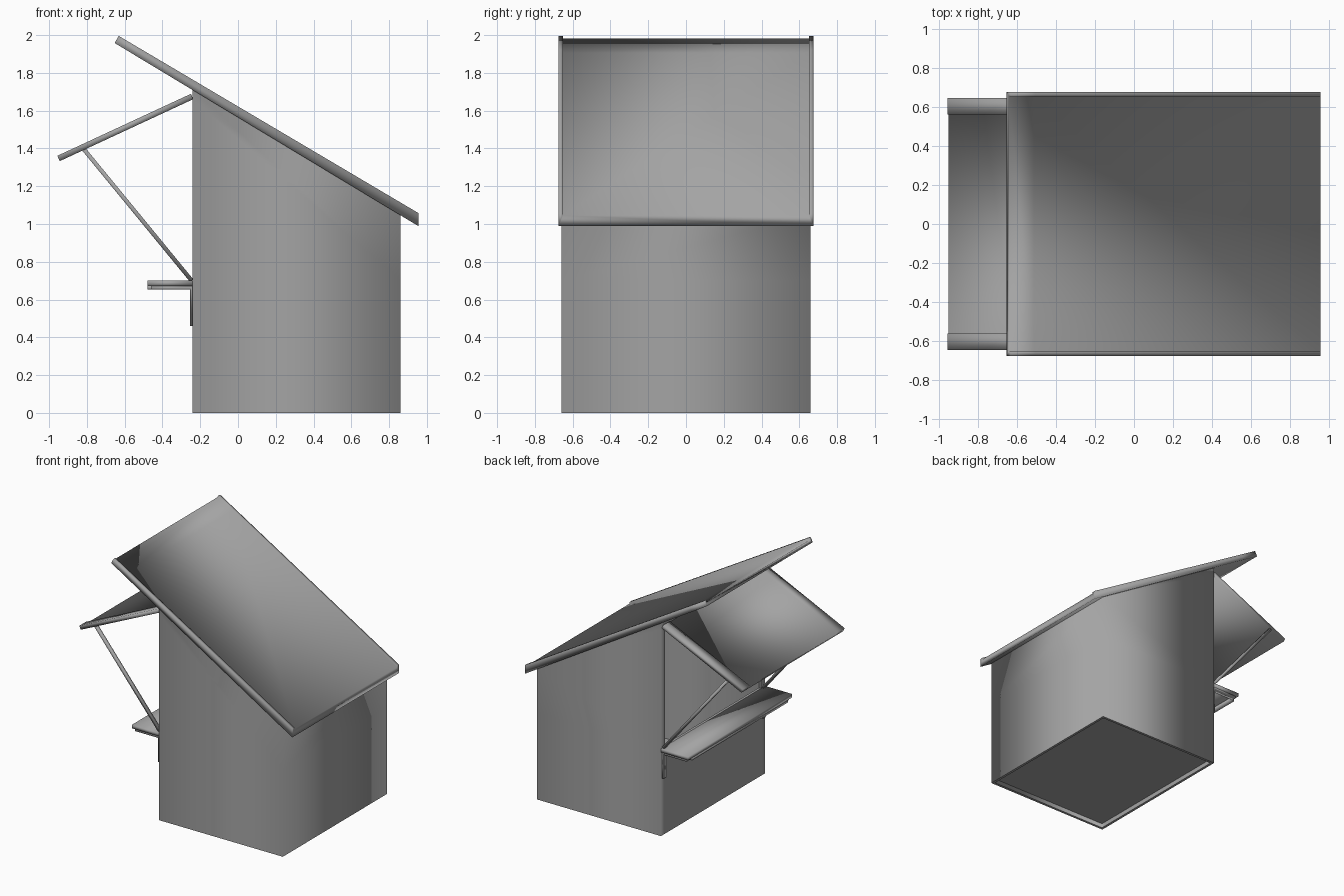
import bpy, bmesh, math

if "Cube" in bpy.data.objects:
    bpy.data.objects.remove(bpy.data.objects["Cube"])

grey = bpy.data.materials.new("painted_grey")
grey.diffuse_color = (0.37, 0.37, 0.37, 1)
grey.use_nodes = True
grey.node_tree.nodes["Principled BSDF"].inputs["Base Color"].default_value = grey.diffuse_color


def finish(name, bm, smooth=True):
    for f in bm.faces:
        f.smooth = smooth
    me = bpy.data.meshes.new(name)
    bm.to_mesh(me)
    bm.free()
    me.materials.append(grey)
    ob = bpy.data.objects.new(name, me)
    bpy.context.collection.objects.link(ob)
    return ob


def loft(name, sections, smooth=True):
    """Join matching closed outlines into one capped solid."""
    bm = bmesh.new()
    rows = [[bm.verts.new(p) for p in s] for s in sections]
    n = len(rows[0])
    for a, b in zip(rows, rows[1:]):
        for i in range(n):
            j = (i + 1) % n
            bm.faces.new([a[i], a[j], b[j], b[i]])
    bm.faces.new(rows[0])
    bm.faces.new(rows[-1])
    bmesh.ops.recalc_face_normals(bm, faces=bm.faces)
    return finish(name, bm, smooth)


def extrude(name, profile, y0, y1, smooth=True):
    """Extrude an (x, z) outline from y0 to y1."""
    return loft(name, [[(x, y, z) for x, z in profile] for y in (y0, y1)], smooth)


def pair(name, profile, y0, y1):
    """The same part on both sides of y = 0."""
    extrude(name + "_left", profile, -y1, -y0)
    extrude(name + "_right", profile, y0, y1)


def tray(bottom, sheet, rail, inner, outer):
    """Section of a sheet with raised side rails, from three (x, z) heights."""
    pts = [(bottom, -outer), (bottom, outer), (rail, outer), (rail, inner),
           (sheet, inner), (sheet, -inner), (rail, -inner), (rail, -outer)]
    return [(p[0], y, p[1]) for p, y in pts]


def lerp(a, b, t):
    return tuple(u + (v - u) * t for u, v in zip(a, b))


def rect(x0, x1, z0, z1):
    return [(x0, z0), (x1, z0), (x1, z1), (x0, z1)]


def bar(a, b, t):
    """Rectangle of thickness t around the segment a-b."""
    dx, dz = b[0] - a[0], b[1] - a[1]
    n = math.hypot(dx, dz)
    ox, oz = -dz / n * t / 2, dx / n * t / 2
    return [(a[0] + ox, a[1] + oz), (b[0] + ox, b[1] + oz),
            (b[0] - ox, b[1] - oz), (a[0] - ox, a[1] - oz)]


def under(x):
    """Height of the roof underside."""
    return 1.958 - 0.604 * (x + 0.653)


XF, XB, W, T = -0.24, 0.86, 0.66, 0.02
SILL, HEAD, HW = 0.70, 1.66, 0.61


def wall_skin(name, d, flip):
    bm = bmesh.new()
    x0, x1, w = XF + d, XB - d, W - d
    plan = [(x0, -HW), (x0, -w), (x1, -w), (x1, w), (x0, w), (x0, HW)]
    low, mid = [[bm.verts.new((x, y, z)) for x, y in plan] for z in (0, SILL)]
    top = [bm.verts.new((x, y, under(x) + 0.006)) for x, y in plan]
    h0, h1 = [bm.verts.new((x0, y, HEAD)) for y in (-HW, HW)]
    e0, e1 = [bm.verts.new((x0, s * w, HEAD)) for s in (-1, 1)]
    for i in range(6):
        j = (i + 1) % 6
        bm.faces.new([low[i], low[j], mid[j], mid[i]])
    # side and back walls above the sill, then posts and header
    bm.faces.new([mid[1], mid[2], top[2], top[1], e0])
    bm.faces.new([mid[2], mid[3], top[3], top[2]])
    bm.faces.new([mid[3], mid[4], e1, top[4], top[3]])
    for q in ((mid[0], mid[1], e0, h0), (mid[4], mid[5], h1, e1), (h0, e0, top[1], top[0]),
              (e1, h1, top[5], top[4]), (h1, h0, top[0], top[5])):
        bm.faces.new(q)
    if flip:
        bmesh.ops.reverse_faces(bm, faces=bm.faces)
    finish(name, bm)


def rim(name, loop):
    """Flat strip closing the wall thickness between two skins."""
    bm = bmesh.new()
    a, b = [[bm.verts.new(p) for p in loop(d)] for d in (0, T)]
    for i in range(4):
        j = (i + 1) % 4
        bm.faces.new([a[j], b[j], b[i], a[i]])
    finish(name, bm, False)


# Wall shell with a wide serving hatch on the -x side
wall_skin("outer_walls", 0, False)
wall_skin("inner_walls", T, True)
rim("hatch_rim", lambda d: [(XF + d, -HW, SILL), (XF + d, HW, SILL),
                            (XF + d, HW, HEAD), (XF + d, -HW, HEAD)])
rim("wall_bottom_rim", lambda d: [(XF + d, -W + d, 0), (XF + d, W - d, 0),
                                  (XB - d, W - d, 0), (XB - d, -W + d, 0)])
extrude("floor", rect(XF + T, XB - T, 0.035, 0.055), -W + T, W - T, False)

# Sloping roof sheet in one piece with its raised edge rails
hi = ((-0.653, 1.958), (-0.640, 1.981), (-0.632, 1.996))
lo = ((0.955, 0.989), (0.955, 1.045), (0.955, 1.058))
roof = [[lerp(a, b, t) for a, b in zip(hi, lo)] for t in (0, 0.08, 1)]
loft("roof", [tray(*s, 0.65, 0.675) for s in roof])

# Raised hatch flap with side rails, held by two struts
f = bar((-0.95, 1.347), (-0.243, 1.675), 0.031)
loft("hatch_flap", [tray(f[3], lerp(f[3], f[0], 0.6), f[0], 0.56, 0.645),
                    tray(f[2], lerp(f[2], f[1], 0.6), f[1], 0.56, 0.645)])
pair("flap_strut", bar((-0.82, 1.40), (-0.245, 0.70), 0.022), 0.622, 0.644)

# Counter shelf on L brackets
extrude("counter", rect(-0.48, XF, 0.672, 0.70), -0.66, 0.66)
extrude("counter_front_lip", rect(-0.48, -0.445, 0.652, 0.672), -0.61, 0.61)
pair("bracket", [(-0.46, 0.672), (XF, 0.672), (XF, 0.46), (-0.255, 0.46),
                 (-0.255, 0.652), (-0.46, 0.652)], 0.615, 0.65)
